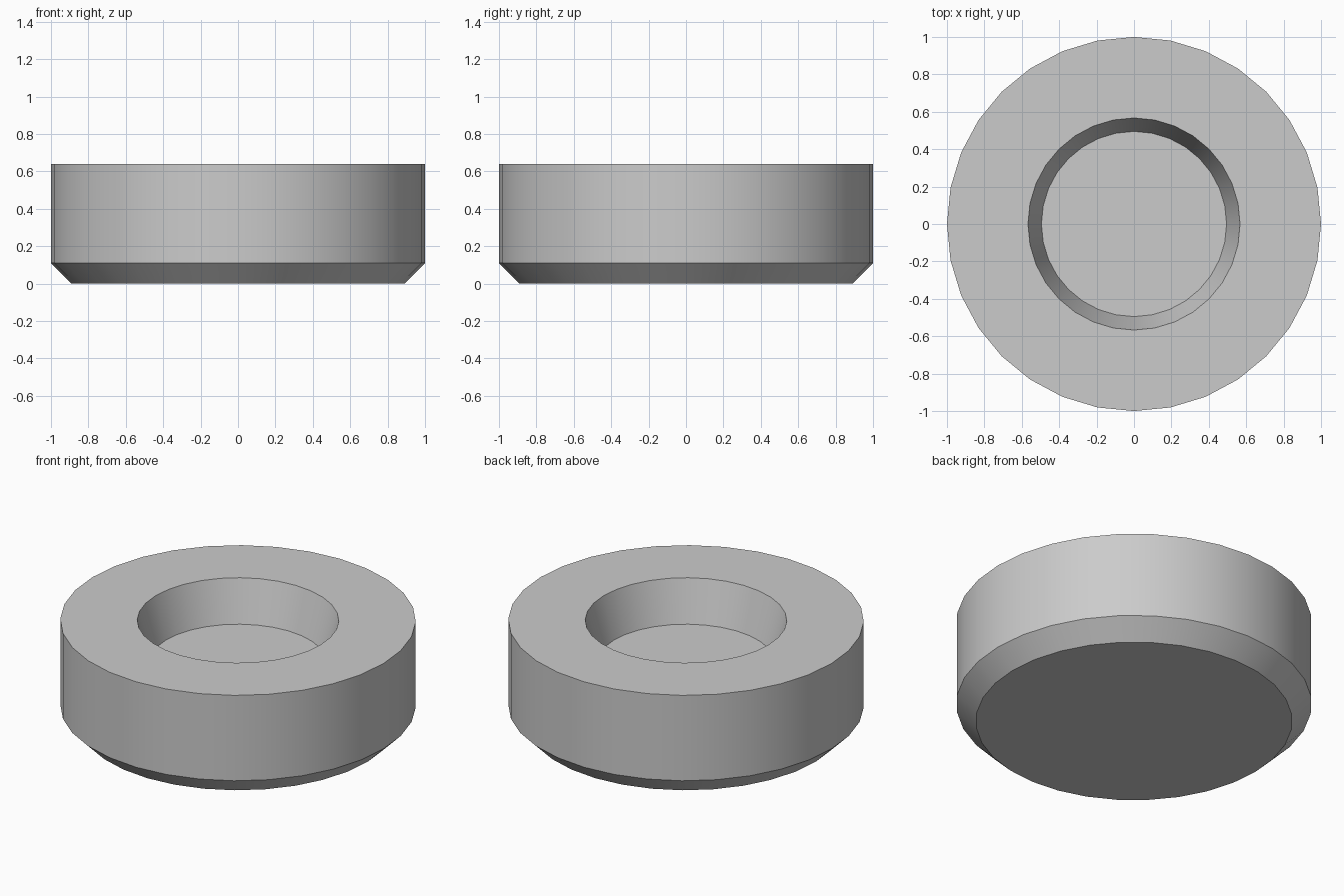
import bpy, bmesh, math

if "Cube" in bpy.data.objects:
    bpy.data.objects.remove(bpy.data.objects["Cube"])

SIDES = 32
# Radius and height, from the underside, up the wall and into the recess
PROFILE = [(0.89, 0.0), (1.0, 0.11), (1.0, 0.64), (0.567, 0.64), (0.495, 0.385)]

grey = bpy.data.materials.new("grey")
grey.diffuse_color = (0.6, 0.6, 0.6, 1)
grey.use_nodes = True
grey.node_tree.nodes["Principled BSDF"].inputs["Base Color"].default_value = grey.diffuse_color

# Chamfered disc with a tapered round recess
bm = bmesh.new()
rings = []
for r, z in PROFILE:
    rings.append([bm.verts.new((r * math.cos(math.tau * i / SIDES),
                                r * math.sin(math.tau * i / SIDES), z))
                  for i in range(SIDES)])
for a, b in zip(rings, rings[1:]):
    for i in range(SIDES):
        j = (i + 1) % SIDES
        bm.faces.new((a[i], a[j], b[j], b[i]))
bm.faces.new(rings[0][::-1])   # underside
bm.faces.new(rings[-1])        # recess floor
bmesh.ops.recalc_face_normals(bm, faces=bm.faces)

mesh = bpy.data.meshes.new("recessed_disc")
bm.to_mesh(mesh)
bm.free()
mesh.materials.append(grey)
disc = bpy.data.objects.new("recessed_disc", mesh)
bpy.context.collection.objects.link(disc)

# Smooth walls with crisp rims
bpy.context.view_layer.objects.active = disc
disc.select_set(True)
bpy.ops.object.shade_smooth_by_angle(angle=math.radians(30))
